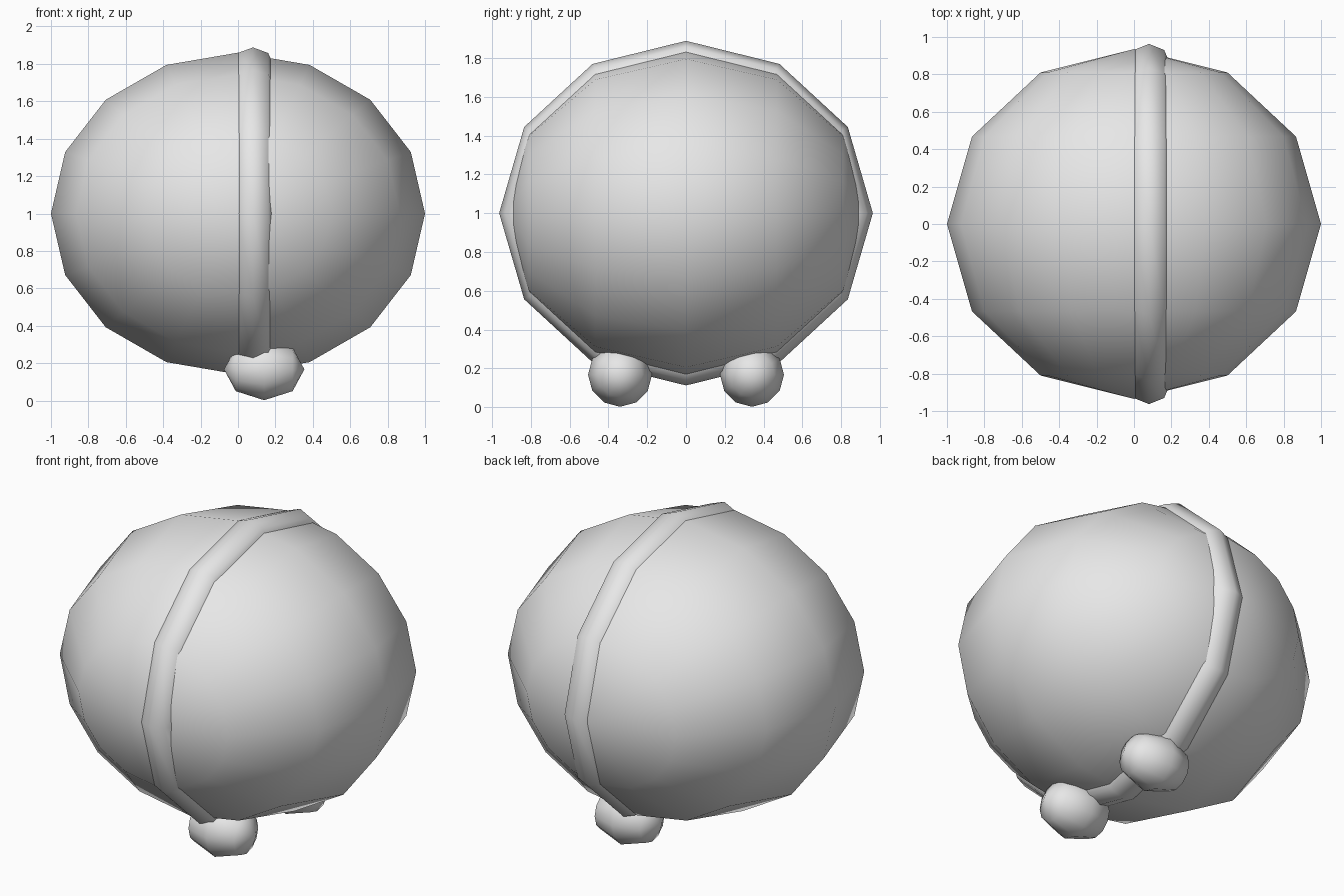
import bpy, math
from mathutils import Matrix

cube = bpy.data.objects.get("Cube")
if cube:
    bpy.data.objects.remove(cube, do_unlink=True)

grey = bpy.data.materials.new("light grey")
grey.use_nodes = True
colour = (0.8, 0.8, 0.8, 1)
grey.diffuse_color = colour
grey.node_tree.nodes["Principled BSDF"].inputs["Base Color"].default_value = colour


def finish(name, location, scale, turn):
    """Turn and scale the mesh itself, then place, name, shade and colour it."""
    ob = bpy.context.object
    ob.name = name
    ob.data.transform(Matrix.Diagonal((*scale, 1)) @ turn)
    ob.location = location
    ob.data.materials.append(grey)
    bpy.ops.object.shade_smooth()
    return ob


def spheroid(name, segments, rings, location, scale, turn):
    bpy.ops.mesh.primitive_uv_sphere_add(segments=segments, ring_count=rings, radius=1)
    return finish(name, location, scale, turn)


pole_to_y = Matrix.Rotation(math.pi / 2, 4, "X")
pole_to_x = Matrix.Rotation(math.pi / 2, 4, "Y")

# Round body with its poles at front and back
spheroid("body", 16, 6, (0, 0, 1), (1, 0.935, 0.86), pole_to_y)

# Raised band running over the body from front to back
tube = 0.115
bpy.ops.mesh.primitive_torus_add(major_segments=12, minor_segments=8,
                                 major_radius=1 - tube, minor_radius=tube)
finish("band", (0.08, 0, 1), (1, 0.963, 0.888), pole_to_x)

# Two small feet under the band
for name, side in (("front_foot", -1), ("back_foot", 1)):
    spheroid(name, 12, 4, (0.14, side * 0.34, 0.167), (0.215, 0.165, 0.165), pole_to_x)
